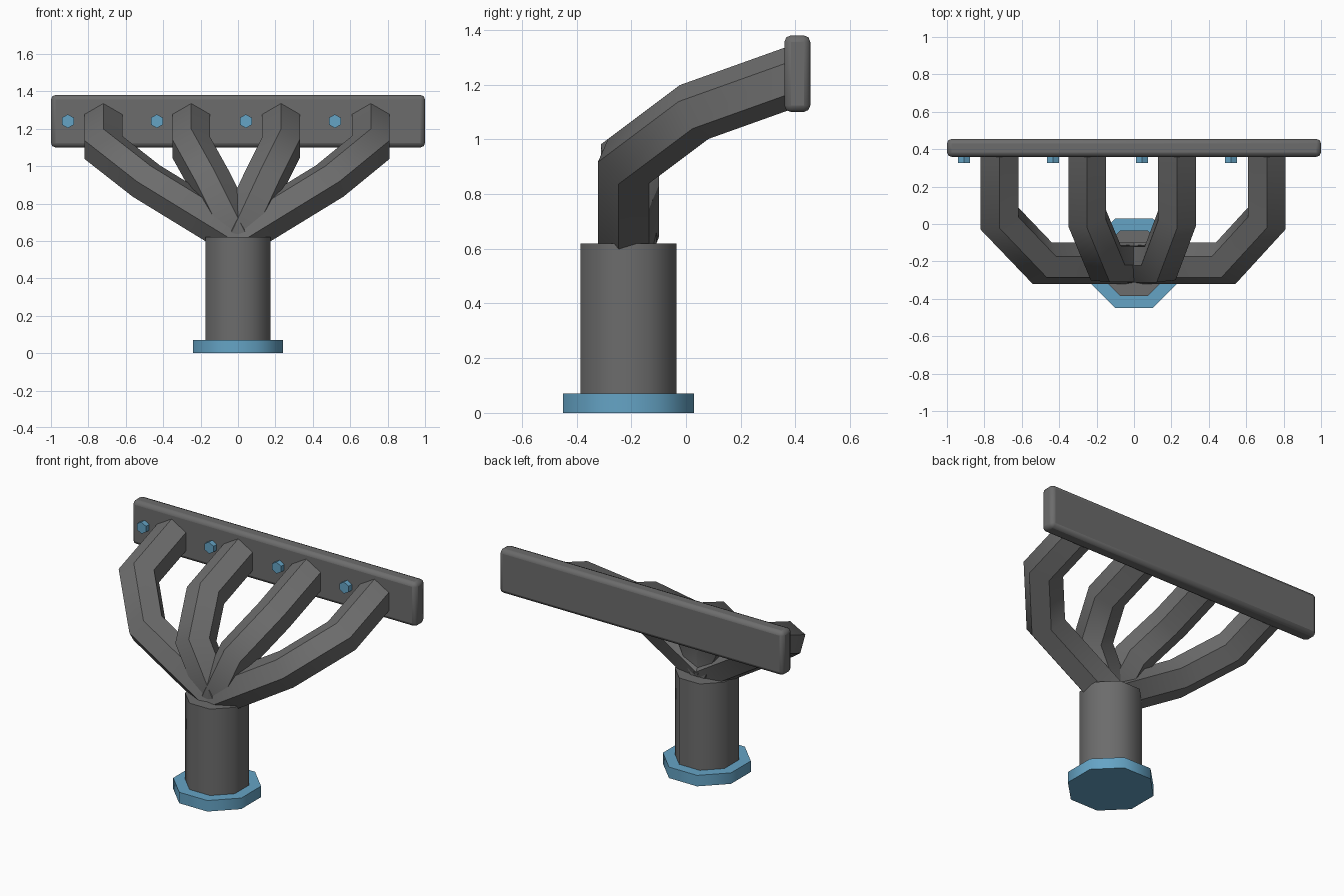
import bpy, bmesh, math
from mathutils import Vector

cube = bpy.data.objects.get("Cube")
if cube:
    bpy.data.objects.remove(cube, do_unlink=True)


def material(name, rgb):
    m = bpy.data.materials.new(name)
    m.use_nodes = True
    m.diffuse_color = (*rgb, 1)
    m.node_tree.nodes["Principled BSDF"].inputs["Base Color"].default_value = (*rgb, 1)
    return m


steel = material("dark steel", (0.15, 0.15, 0.15))
blue = material("blue steel", (0.13, 0.37, 0.56))


def finish(ob, name, mat, angle=50):
    ob.name = ob.data.name = name
    ob.data.materials.append(mat)
    bpy.ops.object.select_all(action='DESELECT')
    ob.select_set(True)
    bpy.context.view_layer.objects.active = ob
    bpy.ops.object.shade_smooth_by_angle(angle=math.radians(angle))
    return ob


def prism(name, mat, sides, apothem, depth, loc, rot=(0, 0, 0), angle=50):
    bpy.ops.mesh.primitive_cylinder_add(
        vertices=sides, radius=apothem / math.cos(math.pi / sides),
        depth=depth, location=loc, rotation=rot)
    return finish(bpy.context.object, name, mat, angle)


def hex_pipe(name, mat, points, radius):
    """Six-sided pipe with mitred bends, starting flat against the head plate."""
    pts = [Vector(p) for p in points]
    ring = [pts[0] + radius * Vector((math.sin(k * math.pi / 3), 0, math.cos(k * math.pi / 3)))
            for k in range(6)]
    bm = bmesh.new()
    last = [bm.verts.new(p) for p in ring]
    bm.faces.new(last)
    for i in range(1, len(pts)):
        d = (pts[i] - pts[i - 1]).normalized()
        n = d
        if i + 1 < len(pts):
            n = d + (pts[i + 1] - pts[i]).normalized()
        # slide the ring along the segment onto the mitre plane
        ring = [p + d * ((pts[i] - p).dot(n) / d.dot(n)) for p in ring]
        new = [bm.verts.new(p) for p in ring]
        for k in range(6):
            j = (k + 1) % 6
            bm.faces.new((last[k], last[j], new[j], new[k]))
        last = new
    bm.faces.new(last)
    bmesh.ops.recalc_face_normals(bm, faces=bm.faces)
    me = bpy.data.meshes.new(name)
    bm.to_mesh(me)
    bm.free()
    ob = bpy.data.objects.new(name, me)
    bpy.context.collection.objects.link(ob)
    return finish(ob, name, mat)


AXIS_Y = -0.21

# Outlet flange and collector
outlet = prism("outlet_flange", blue, 8, 0.24, 0.07, (0, AXIS_Y, 0.035), (0, 0, math.pi / 8))
collector = prism("collector", steel, 8, 0.175, 0.56, (0, AXIS_Y, 0.34), (0, 0, math.pi / 8))

# Head plate with rounded edges
bpy.ops.mesh.primitive_cube_add(size=1, location=(0, 0.407, 1.24))
plate = bpy.context.object
plate.scale = (2, 0.095, 0.28)
bpy.ops.object.transform_apply(location=False, rotation=False, scale=True)
bevel = plate.modifiers.new("rounded edges", 'BEVEL')
bevel.width = 0.024
bevel.segments = 2
finish(plate, "head_plate", steel)

# Four runner pipes: port position and bend position across the plate
for name, port, bend in (("outer_right", -0.72, -0.49), ("inner_right", -0.25, -0.15),
                         ("inner_left", 0.23, 0.14), ("outer_left", 0.71, 0.49)):
    hex_pipe(name + "_pipe", steel,
             [(port, 0.38, 1.225), (port, 0.03, 1.10),
              (bend, AXIS_Y, 0.92), (0, AXIS_Y, 0.62)], 0.117)

# Hexagonal bolts on the front of the plate
for i in range(4):
    prism("bolt_%d" % (i + 1), blue, 6, 0.032, 0.05, (-0.91 + 0.476 * i, 0.352, 1.24),
          (math.pi / 2, 0, 0), 30)
